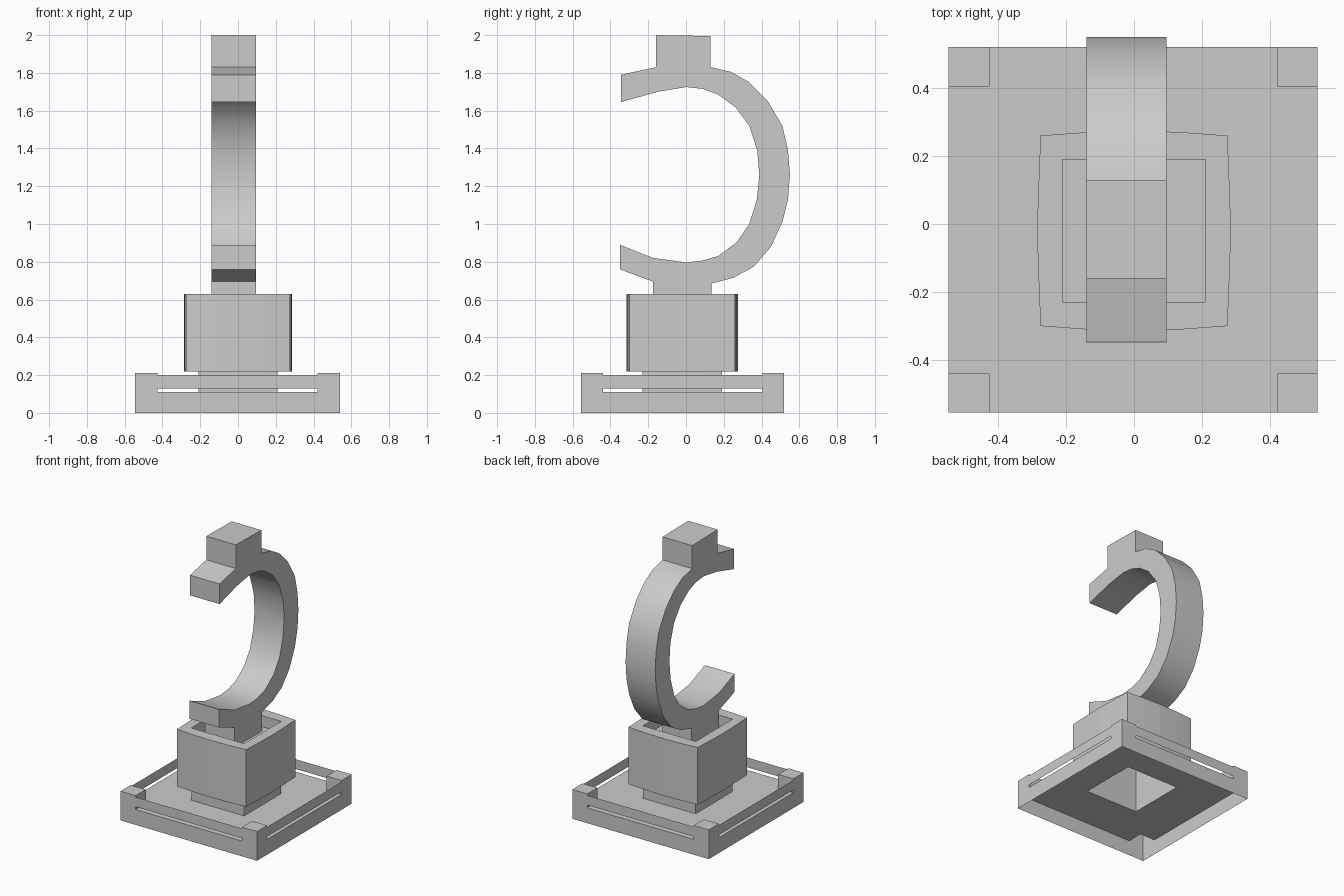
import bpy, bmesh

if "Cube" in bpy.data.objects:
    bpy.data.objects.remove(bpy.data.objects["Cube"])


def make(name, build, smooth=False):
    bm = bmesh.new()
    build(bm)
    bmesh.ops.remove_doubles(bm, verts=bm.verts, dist=0.0005)
    bmesh.ops.recalc_face_normals(bm, faces=bm.faces)
    me = bpy.data.meshes.new(name)
    bm.to_mesh(me)
    bm.free()
    ob = bpy.data.objects.new(name, me)
    bpy.context.collection.objects.link(ob)
    if smooth:
        bpy.ops.object.select_all(action='DESELECT')
        ob.select_set(True)
        bpy.context.view_layer.objects.active = ob
        bpy.ops.object.shade_smooth_by_angle(angle=0.6)
    return ob


def face(bm, pts):
    return bm.faces.new([bm.verts.new(p) for p in pts])


def rect(x0, x1, y0, y1):
    return [(x0, y0), (x1, y0), (x1, y1), (x0, y1)]


def walls(bm, outline, z0, z1, bottom=False, top=False):
    for (ax, ay), (bx, by) in zip(outline, outline[1:] + outline[:1]):
        face(bm, [(ax, ay, z0), (bx, by, z0), (bx, by, z1), (ax, ay, z1)])
    if bottom:
        face(bm, [(x, y, z0) for x, y in outline])
    if top:
        face(bm, [(x, y, z1) for x, y in outline])


xs = [-.545, -.425, -.21, .21, .42, .54]
ys = [-.555, -.44, -.23, .19, .405, .52]
hole = rect(xs[2], xs[3], ys[2], ys[3])

# Open-bottomed base: thin skirt
make("base_skirt", lambda bm: walls(bm, rect(xs[0], xs[5], ys[0], ys[5]), 0, .11))


# Deck with the corners and the centre left open
def deck(bm):
    for i in range(5):
        for j in range(5):
            corner = i in (0, 4) and j in (0, 4)
            if corner or (i == 2 and j == 2):
                continue
            face(bm, [(x, y, .11) for x, y in rect(xs[i], xs[i+1], ys[j], ys[j+1])])


make("base_deck", deck)

# Corner posts, hollow from below
for i in (0, 4):
    for j in (0, 4):
        r = rect(xs[i], xs[i+1], ys[j], ys[j+1])
        make("corner_post", lambda bm: walls(bm, r, .11, .21, top=True))


# Thin rails between the posts, floating above the deck
def rails(bm):
    for y in (ys[0], ys[5]):
        face(bm, [(xs[1], y, .13), (xs[4], y, .13), (xs[4], y, .20), (xs[1], y, .20)])
    for x in (xs[0], xs[5]):
        face(bm, [(x, ys[1], .13), (x, ys[4], .13), (x, ys[4], .20), (x, ys[1], .20)])


make("base_rails", rails)

# Neck tube under the box, and floor inside it
make("neck", lambda bm: walls(bm, hole, .11, .22))
make("box_floor", lambda bm: face(bm, [(x, y, .55) for x, y in hole]))

# Slightly bulging box with a square opening
outline = [(-.275, -.30), (-.14, -.31), (0, -.315), (.14, -.31), (.275, -.30),
           (.282, -.12), (.285, -.02), (.282, .08), (.275, .26), (.14, .27),
           (0, .275), (-.14, .27), (-.275, .26), (-.282, .08), (-.285, -.02), (-.282, -.12)]
box = make("box", lambda bm: walls(bm, outline, .22, .63, True, True))
cutter = make("box_cutter", lambda bm: walls(bm, hole, .1, .8, True, True))
cutter.hide_render = True
cutter.hide_viewport = True
mod = box.modifiers.new("opening", 'BOOLEAN')
mod.operation = 'DIFFERENCE'
mod.solver = 'EXACT'
mod.object = cutter

# Open ring with stem and top block, extruded from its side profile (y, z)
ring = [(-.345, 1.79), (-.16, 1.83), (-.16, 2.0), (.13, 1.995), (.13, 1.83),
        (.24, 1.805), (.335, 1.75), (.43, 1.655), (.51, 1.52), (.54, 1.39),
        (.55, 1.26), (.54, 1.13), (.51, 1.01), (.45, .88), (.36, .775),
        (.25, .715), (.135, .685), (.135, .55), (-.175, .55), (-.175, .695),
        (-.35, .76), (-.35, .89), (-.175, .82), (0, .797), (.08, .805),
        (.17, .83), (.27, .905), (.335, 1.0), (.375, 1.13), (.388, 1.26),
        (.377, 1.39), (.335, 1.52), (.26, 1.62), (.17, 1.685), (.09, 1.715),
        (0, 1.725), (-.15, 1.70), (-.345, 1.645)]


def extrude_ring(bm):
    f = face(bm, [(-.14, y, z) for y, z in ring])
    out = bmesh.ops.extrude_face_region(bm, geom=[f], use_keep_orig=True)["geom"]
    bmesh.ops.translate(bm, vec=(.235, 0, 0),
                        verts=[g for g in out if isinstance(g, bmesh.types.BMVert)])


make("open_ring", extrude_ring, smooth=True)
